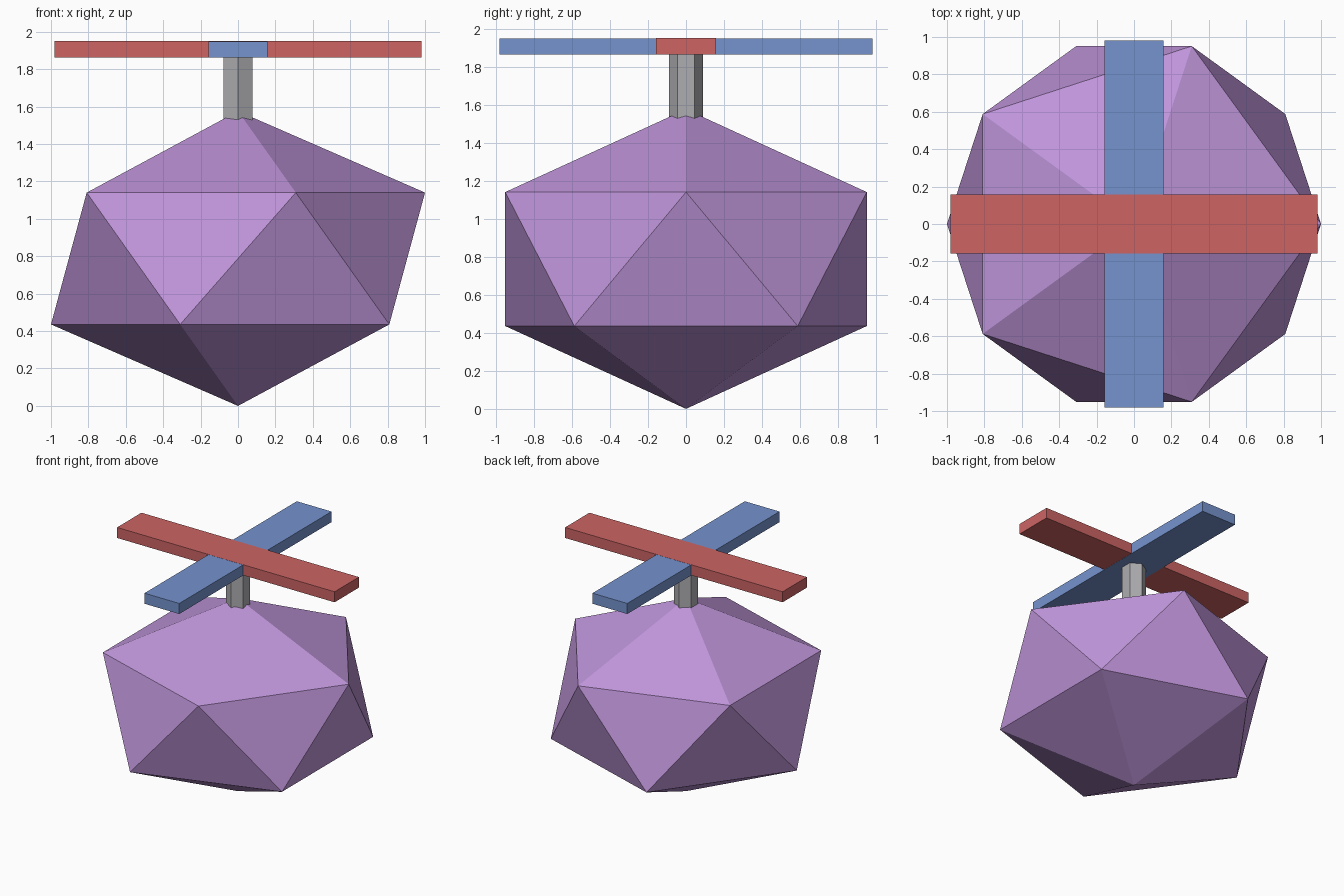
import bpy

if "Cube" in bpy.data.objects:
    bpy.data.objects.remove(bpy.data.objects["Cube"])


def material(name, rgb):
    m = bpy.data.materials.new(name)
    m.diffuse_color = (*rgb, 1)
    m.use_nodes = True
    m.node_tree.nodes["Principled BSDF"].inputs["Base Color"].default_value = m.diffuse_color
    return m


purple = material("purple", (0.52, 0.30, 0.70))
red = material("red", (0.61, 0.127, 0.127))
blue = material("blue", (0.178, 0.292, 0.617))
grey = material("grey", (0.42, 0.42, 0.44))


def finish(name, mat, scale=(1, 1, 1)):
    ob = bpy.context.object
    ob.name = name
    ob.scale = scale
    bpy.ops.object.transform_apply(location=False, rotation=False, scale=True)
    ob.data.materials.append(mat)
    return ob


# Faceted body: an icosahedron with ring radius 1, squashed in height
BODY_H = 1.576
RADIUS = 5 ** 0.5 / 2
bpy.ops.mesh.primitive_ico_sphere_add(subdivisions=1, radius=RADIUS,
                                      location=(0, 0, BODY_H / 2))
finish("body", purple, (1, 1, BODY_H / (2 * RADIUS)))

# Hexagonal rotor shaft, sunk into the body tip
BOTTOM, TOP = 1.48, 1.88
bpy.ops.mesh.primitive_cylinder_add(vertices=6, radius=0.09, depth=TOP - BOTTOM,
                                    location=(0, 0, (TOP + BOTTOM) / 2))
finish("rotor_shaft", grey)

# Two crossed rotor blades, the red one a hair higher
for name, mat, size, z in (
        ("side_blade", red, (1.964, 0.314, 0.086), 1.907),
        ("long_blade", blue, (0.314, 1.964, 0.086), 1.906)):
    bpy.ops.mesh.primitive_cube_add(size=1, location=(0, 0, z))
    finish(name, mat, size)
